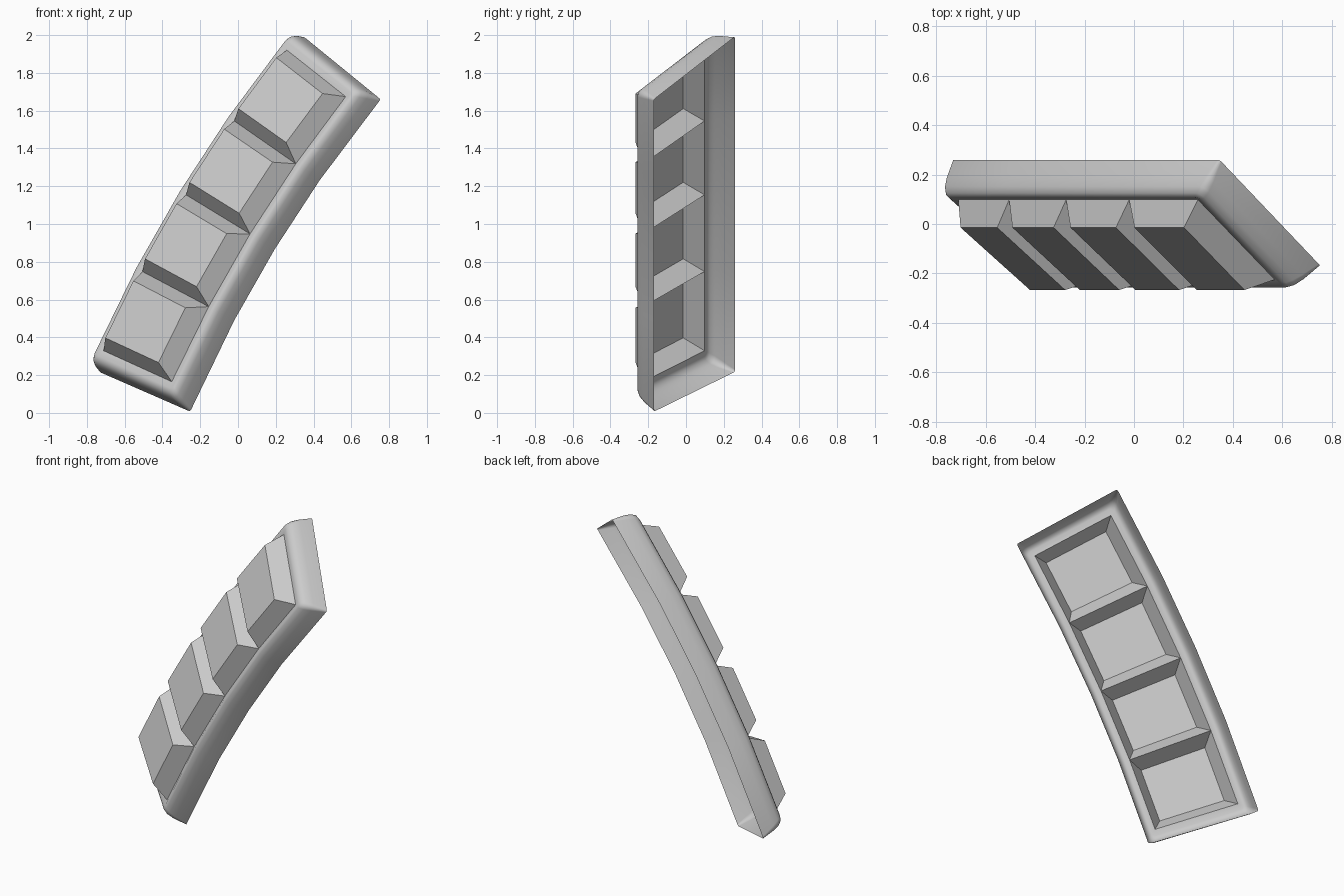
import bpy, bmesh
from math import sin, cos, radians, pi
from mathutils import Vector

if "Cube" in bpy.data.objects:
    bpy.data.objects.remove(bpy.data.objects["Cube"])

# Curved strip frame: bend axis is parallel to y, strip leans over sideways
CX, CZ, R0, Y0 = 6.292, -2.851, 7.405, 0.045
MID, STEP = 31.38, 3.48
UR, UY = 0.775, 0.632          # across direction in (radius, y)
DEG = pi / 180


def place(s, t, h):
    """s across, t degrees along, h outward from the open back edge."""
    r = R0 - UR * s + UY * h
    a = radians(MID + t)
    return Vector((CX - r * cos(a), Y0 - UY * s - UR * h, CZ + r * sin(a)))


OUT = (place(0, 0, 1) - place(0, 0, 0)).normalized()


def finish(name, bm, smooth):
    bmesh.ops.remove_doubles(bm, verts=bm.verts, dist=1e-4)
    bmesh.ops.recalc_face_normals(bm, faces=bm.faces)
    if sum(f.normal.dot(OUT) * f.calc_area() for f in bm.faces) < 0:
        bmesh.ops.reverse_faces(bm, faces=bm.faces)
    me = bpy.data.meshes.new(name)
    bm.to_mesh(me)
    bm.free()
    ob = bpy.data.objects.new(name, me)
    bpy.context.collection.objects.link(ob)
    if smooth:
        bpy.ops.object.select_all(action='DESELECT')
        ob.select_set(True)
        bpy.context.view_layer.objects.active = ob
        bpy.ops.object.shade_smooth_by_angle(angle=radians(40))


def ring(s, h, rad):
    """Rounded rectangle, with the long sides split at each pad."""
    L = 2 * STEP * DEG * R0 + (s - 0.256) * 1.28
    pts = []
    for q, (sx, sy) in enumerate([(1, 1), (-1, 1), (-1, -1), (1, -1)]):
        for i in range(5):
            a = (q + i / 4) * pi / 2
            pts.append((sx * (s - rad) + rad * cos(a), sy * (L - rad) + rad * sin(a)))
        if q in (1, 3):
            continue
        side = -s if q == 0 else s
        if q == 0:
            # left long side follows the second corner
            hold = side
    left = [(-s, k * STEP * DEG * R0) for k in (1, 0, -1)]
    right = [(s, k * STEP * DEG * R0) for k in (-1, 0, 1)]
    pts = pts[:10] + left + pts[10:] + right
    return [place(x, y / R0 / DEG, h) for x, y in pts]


# Rim: open-backed skirt rolling over to the flat border around the pads
bm = bmesh.new()
profile = [(0.34, 0, 0.012), (0.328, 0.08, 0.03), (0.317, 0.12, 0.035),
           (0.302, 0.143, 0.03), (0.283, 0.149, 0.02), (0.256, 0.14, 0)]
loops = [[bm.verts.new(p) for p in ring(*row)] for row in profile]
for a, b in zip(loops, loops[1:]):
    n = len(a)
    for i in range(n):
        j = (i + 1) % n
        bm.faces.new((a[i], a[j], b[j], b[i]))
finish("rim", bm, True)

# Pads: four hollow truncated pyramids sharing their base edges
for k in range(4):
    c = (k - 1.5) * STEP
    bm = bmesh.new()
    low, top = [[bm.verts.new(place(x * s, c + y * t, h))
                 for x, y in ((1, 1), (-1, 1), (-1, -1), (1, -1))]
                for s, t, h in ((0.256, STEP / 2, 0.14), (0.2, 1.25, 0.24))]
    bm.faces.new(top)
    for i in range(4):
        j = (i + 1) % 4
        bm.faces.new((low[i], low[j], top[j], top[i]))
    finish(f"pad_{k + 1}", bm, False)
